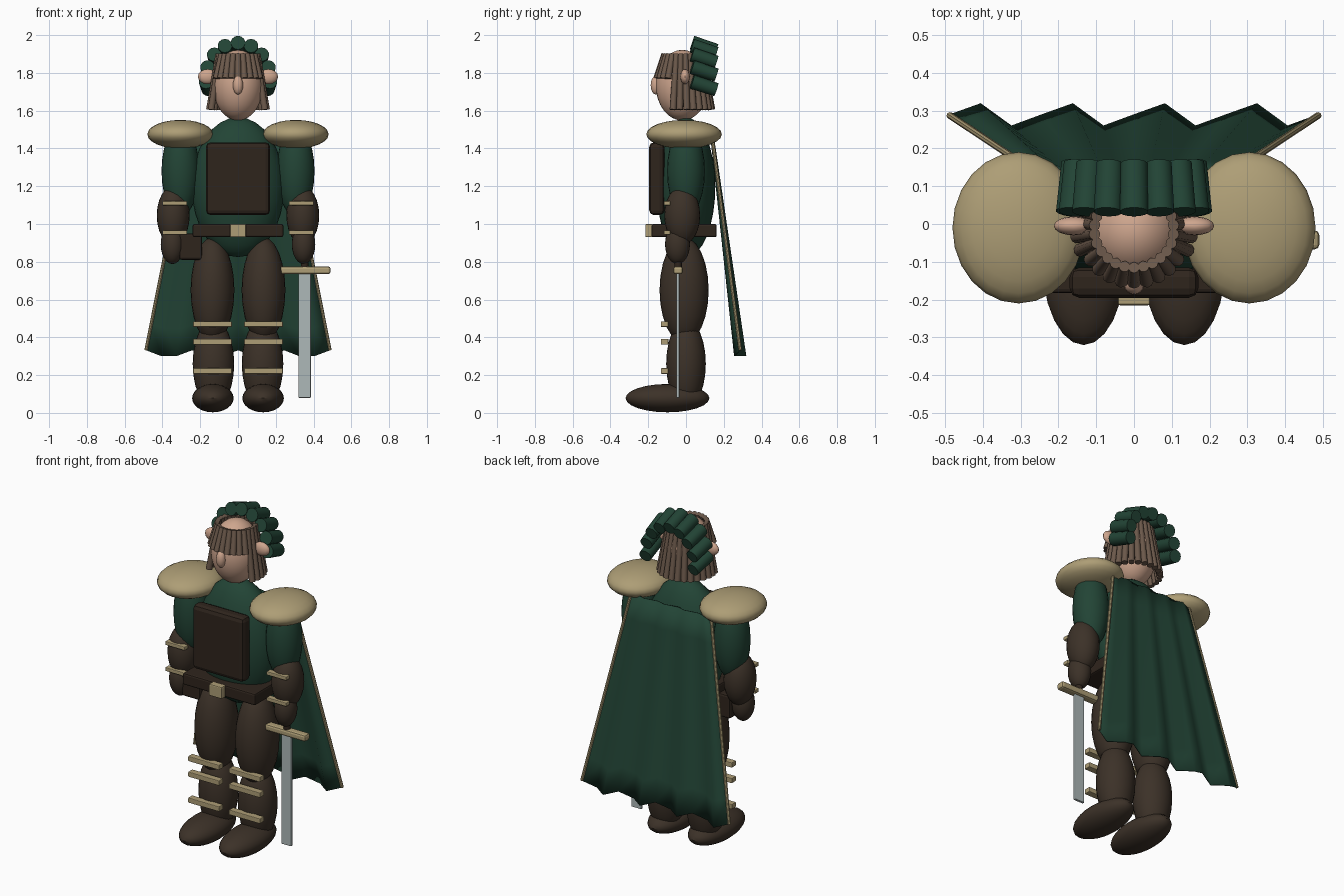
import bpy, bmesh
from math import sin, cos, pi, radians
from mathutils import Vector

cube = bpy.data.objects.get("Cube")
if cube:
    bpy.data.objects.remove(cube, do_unlink=True)


def material(name, rgb, rough=0.7):
    m = bpy.data.materials.new(name)
    m.use_nodes = True
    m.diffuse_color = (*rgb, 1)
    bsdf = m.node_tree.nodes["Principled BSDF"]
    bsdf.inputs["Base Color"].default_value = (*rgb, 1)
    bsdf.inputs["Roughness"].default_value = rough
    return m


GREEN = material("forest_green", (0.016, 0.058, 0.036))
BROWN = material("leather_brown", (0.045, 0.031, 0.021))
DARK = material("dark_leather", (0.028, 0.018, 0.012))
TAN = material("antique_gold", (0.42, 0.34, 0.18))
SKIN = material("skin", (0.62, 0.38, 0.27))
HAIR = material("hair_brown", (0.15, 0.10, 0.07))
STEEL = material("steel", (0.42, 0.48, 0.48))


def finish(name, mat, smooth=True):
    ob = bpy.context.object
    ob.name = name
    ob.data.materials.append(mat)
    if smooth:
        bpy.ops.object.shade_smooth_by_angle(angle=radians(40))
    return ob


def ball(name, mat, loc, radii, seg=24):
    bpy.ops.mesh.primitive_uv_sphere_add(segments=seg, ring_count=seg // 2, location=loc)
    bpy.context.object.scale = radii
    bpy.ops.object.transform_apply(location=False, rotation=False)
    return finish(name, mat)


def box(name, mat, loc, size, bevel=0.006):
    bpy.ops.mesh.primitive_cube_add(size=1, location=loc)
    bpy.context.object.scale = size
    bpy.ops.object.transform_apply(location=False, rotation=False)
    ob = finish(name, mat, False)
    if bevel:
        mod = ob.modifiers.new("bevel", 'BEVEL')
        mod.width = bevel
        mod.segments = 2
    return ob


def rod(name, mat, start, end, r1, r2, seg=10):
    a, b = Vector(start), Vector(end)
    bpy.ops.mesh.primitive_cone_add(vertices=seg, radius1=r1, radius2=r2,
                                    depth=(b - a).length, location=(a + b) / 2)
    ob = bpy.context.object
    ob.rotation_mode = 'QUATERNION'
    ob.rotation_quaternion = (b - a).to_track_quat('Z', 'Y')
    return finish(name, mat)


# Torso, chest plate and belt
ball("torso", GREEN, (0, 0, 1.195), (0.245, 0.155, 0.37), 32)
box("chest_plate", DARK, (0, -0.155, 1.24), (0.34, 0.08, 0.385), 0.025)
box("belt", DARK, (0, -0.01, 0.965), (0.48, 0.345, 0.07), 0.01)
box("buckle", TAN, (0, -0.195, 0.965), (0.085, 0.04, 0.07))
box("belt_pouch", DARK, (-0.25, -0.03, 0.88), (0.12, 0.12, 0.14), 0.012)

# Head with nose and ears
ball("head", SKIN, (0, -0.02, 1.735), (0.133, 0.14, 0.187), 32)
ball("nose", SKIN, (0, -0.16, 1.735), (0.027, 0.027, 0.05), 16)

# Limbs, armour and straps on both sides
for side, s in (("left", 1), ("right", -1)):
    ball(side + "_ear", SKIN, (s * 0.16, -0.005, 1.78), (0.052, 0.025, 0.04), 16)
    ball(side + "_upper_arm", GREEN, (s * 0.305, 0, 1.28), (0.1, 0.1, 0.24))
    ball(side + "_forearm", BROWN, (s * 0.343, -0.02, 1.045), (0.087, 0.095, 0.155))
    ball(side + "_hand", BROWN, (s * 0.347, -0.045, 0.893), (0.062, 0.066, 0.105))
    ball(side + "_shoulder_pad", TAN, (s * 0.305, -0.01, 1.475), (0.175, 0.2, 0.076))
    ball(side + "_thigh", BROWN, (s * 0.135, -0.01, 0.65), (0.116, 0.13, 0.28))
    ball(side + "_shin", BROWN, (s * 0.13, 0, 0.26), (0.11, 0.105, 0.235))
    ball(side + "_foot", BROWN, (s * 0.133, -0.098, 0.078), (0.11, 0.222, 0.075))
    for z in (1.11, 0.955):
        box(side + "_arm_strap", TAN, (s * 0.335, -0.1, z), (0.13, 0.035, 0.022), 0.004)
    for z in (0.47, 0.377, 0.222):
        box(side + "_leg_strap", TAN, (s * 0.135, -0.113, z), (0.205, 0.04, 0.03), 0.004)

# Hanging locks, short over the face and long elsewhere
LOCKS = 26
for i in range(LOCKS):
    a = 2 * pi * i / LOCKS
    c = cos(a)
    low = 1.77 if c > 0.4 else 1.605
    out = 0.14 if c > 0.4 else 0.152
    rod("hair_lock", HAIR, (0.105 * sin(a), -0.015 - 0.1 * c, 1.9),
        (out * sin(a), -0.015 - out * c, low), 0.015, 0.018)

# Arc of rolled bands over the crown
for i in range(-4, 5):
    a = radians(24) * i
    x, z = 0.17 * sin(a), 1.773 + 0.187 * cos(a)
    rod("head_roll", GREEN, (x, 0.032, z), (x * 0.93, 0.16, z - 0.042), 0.038, 0.036, 14)

# Sword held in the left hand
box("sword_guard", TAN, (0.355, -0.042, 0.755), (0.27, 0.05, 0.04), 0.012)
box("sword_blade", STEEL, (0.353, -0.043, 0.41), (0.066, 0.016, 0.66), 0.004)
rod("sword_grip", DARK, (0.353, -0.042, 0.76), (0.353, -0.042, 0.95), 0.02, 0.02)

# Pleated cape widening towards the hem
COLS, ROWS = 12, 8


def cape_point(i, j):
    t = j / ROWS
    wave = sin(2 * pi * i / 3)
    x = (2 * i / COLS - 1) * (0.265 + 0.222 * t)
    y = 0.14 + 0.147 * t + (0.008 + 0.026 * t) * wave
    return Vector((x, y, 1.45 - 1.118 * t - 0.036 * t * abs(wave)))


bm = bmesh.new()
grid = [[bm.verts.new(cape_point(i, j)) for i in range(COLS + 1)] for j in range(ROWS + 1)]
for j in range(ROWS):
    for i in range(COLS):
        bm.faces.new((grid[j][i], grid[j][i + 1], grid[j + 1][i + 1], grid[j + 1][i]))
bmesh.ops.recalc_face_normals(bm, faces=bm.faces)
mesh = bpy.data.meshes.new("cape")
bm.to_mesh(mesh)
bm.free()
cape = bpy.data.objects.new("cape", mesh)
bpy.context.collection.objects.link(cape)
mesh.materials.append(GREEN)
mesh.shade_smooth()
solid = cape.modifiers.new("thickness", 'SOLIDIFY')
solid.thickness = 0.006
solid.offset = 0

for name, i in (("cape_trim_right", 0), ("cape_trim_left", COLS)):
    rod(name, TAN, cape_point(i, 0), cape_point(i, ROWS), 0.009, 0.009, 8)
